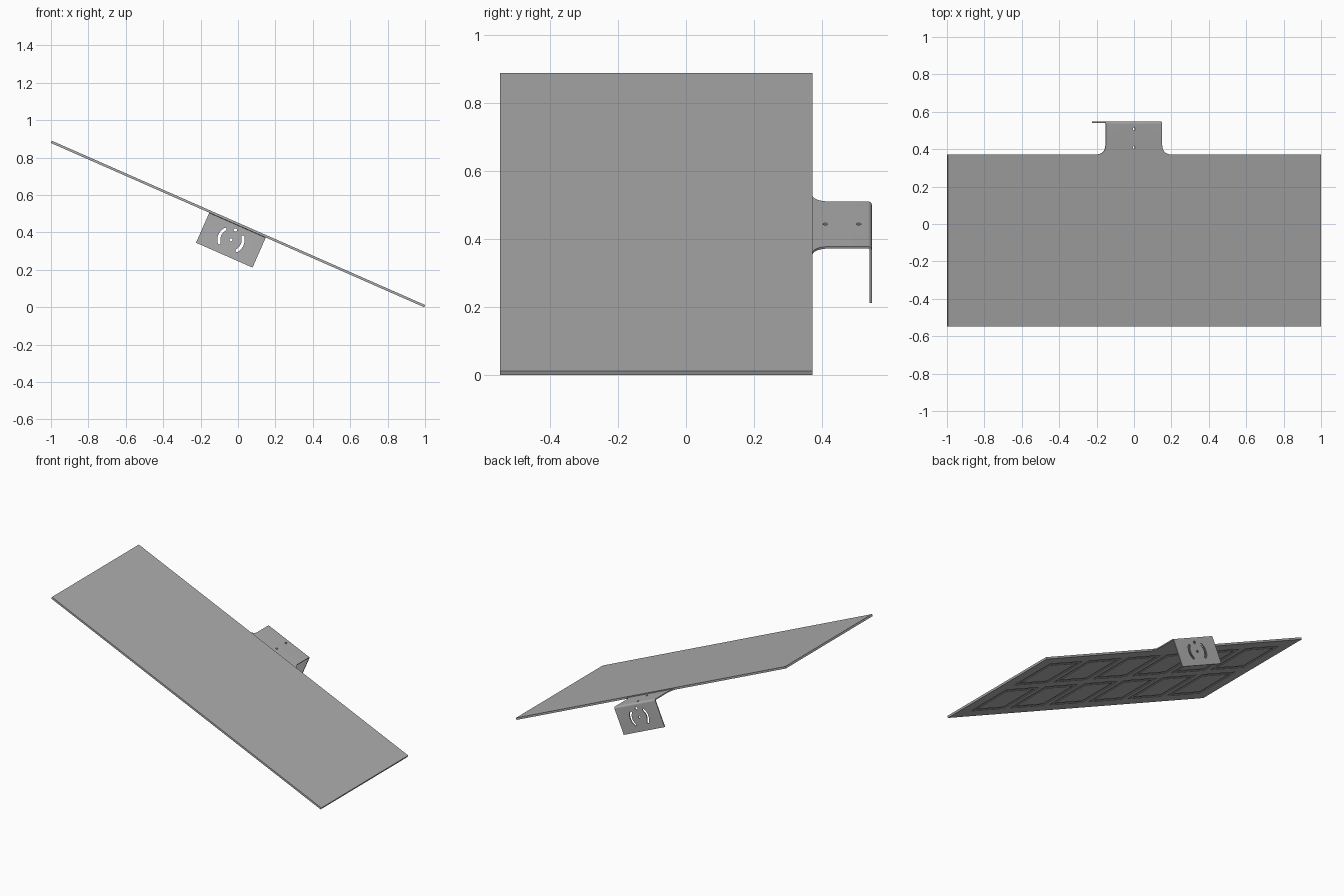
import bpy, bmesh
from math import sin, cos, pi, radians, sqrt
from mathutils import Matrix, Vector

cube = bpy.data.objects.get("Cube")
if cube:
    bpy.data.objects.remove(cube, do_unlink=True)

# Everything is modelled flat, then tilted: u along the slope, y depth, w normal
TILT = Matrix.Translation((0, 0, 0.445)) @ Matrix.Rotation(radians(23.75), 4, 'Y')
HALF_LEN, FRONT, BACK = 1.09, -0.547, 0.372
T = 0.0065

grey = bpy.data.materials.new("metal_grey")
grey.use_nodes = True
COLOUR = (0.42, 0.42, 0.42, 1)
grey.diffuse_color = COLOUR
grey.node_tree.nodes["Principled BSDF"].inputs["Base Color"].default_value = COLOUR


def finish(bm, name):
    bmesh.ops.recalc_face_normals(bm, faces=bm.faces[:])
    mesh = bpy.data.meshes.new(name)
    bm.to_mesh(mesh)
    bm.free()
    mesh.materials.append(grey)
    obj = bpy.data.objects.new(name, mesh)
    obj.matrix_world = TILT
    bpy.context.collection.objects.link(obj)
    return obj


# Top panel sheet
bm = bmesh.new()
bmesh.ops.create_cube(bm, size=1)
for v in bm.verts:
    v.co = Vector((v.co.x * 2 * HALF_LEN, v.co.y * (BACK - FRONT) + (FRONT + BACK) / 2,
                   (v.co.z + 0.5) * T))
finish(bm, "panel_sheet")

# Backing sheet with two rows of six framed pockets underneath
COLS, ROWS = 6, 2
us, vs = [-HALF_LEN], [FRONT]
for i in range(COLS):
    mid = (i - (COLS - 1) / 2) * 0.335
    us += [mid - 0.14, mid + 0.14]
us.append(HALF_LEN)
for j in range(ROWS):
    mid = (FRONT + BACK) / 2 + (j - 0.5) * 0.405
    vs += [mid - 0.165, mid + 0.165]
vs.append(BACK)

bm = bmesh.new()
grid = [[bm.verts.new((u, v, 0)) for v in vs] for u in us]
cells = []
for i in range(len(us) - 1):
    for j in range(len(vs) - 1):
        f = bm.faces.new((grid[i][j], grid[i][j + 1], grid[i + 1][j + 1], grid[i + 1][j]))
        if i % 2 and j % 2:
            cells.append(f)
top = bmesh.ops.duplicate(bm, geom=bm.faces[:])["geom"]
bottom = [v for row in grid for v in row]
for v in bottom:
    v.co.z = -T
top_edges = [e for e in top if isinstance(e, bmesh.types.BMEdge) and e.is_boundary]
low_edges = [e for e in bm.edges if e.is_boundary and e not in top_edges]
bmesh.ops.bridge_loops(bm, edges=top_edges + low_edges)
bm.normal_update()
for thickness, depth in ((0.001, -0.004), (0.035, 0), (0.001, 0.004)):
    bmesh.ops.inset_individual(bm, faces=cells, thickness=thickness, depth=depth)
finish(bm, "backing_sheet")

# Bent bracket: rows of (y, w, normal angle, half width) along the sheet's middle
HALF_W, FILLET, BEND = 0.165, 0.047, 0.00875
MID = -T / 2
rows = []
for k in range(11):
    a = k / 10 * pi / 2
    rows.append((BACK + FILLET * (1 - cos(a)), MID, pi / 2, HALF_W + FILLET * (1 - sin(a))))
bend_y = 0.547 - T / 2 - BEND
for k in range(9):
    a = pi / 2 * (1 - k / 8)
    rows.append((bend_y + BEND * cos(a), MID - BEND + BEND * sin(a), a, HALF_W))
rows.append((bend_y + BEND, -0.182, 0, HALF_W))

bm = bmesh.new()
rings = []
for y, w, a, half in rows:
    dy, dw = cos(a) * T / 2, sin(a) * T / 2
    rings.append([bm.verts.new((sx * half, y + s * dy, w + s * dw))
                  for sx, s in ((-1, -1), (1, -1), (1, 1), (-1, 1))])
for r0, r1 in zip(rings, rings[1:]):
    for k in range(4):
        n = (k + 1) % 4
        bm.faces.new((r0[k], r0[n], r1[n], r1[k]))
bm.faces.new(rings[0])
bm.faces.new(rings[-1])
bracket = finish(bm, "mounting_bracket")

# Cutter for round holes and the two curved adjustment slots
bm = bmesh.new()
PIVOT = -0.093


def hole(u, y, w, radius, along_y):
    m = Matrix.Translation((u, y, w))
    if along_y:
        m = m @ Matrix.Rotation(pi / 2, 4, 'X')
    bmesh.ops.create_cone(bm, cap_ends=True, segments=20, radius1=radius, radius2=radius,
                          depth=0.03, matrix=m)


def curved_slot(side, radius=0.065, half=0.008, sweep=radians(38)):
    pts = []
    for sign in (1, -1):
        for k in range(13):
            a = sign * sweep * (k / 6 - 1)
            pts.append(((radius + sign * half) * cos(a), (radius + sign * half) * sin(a)))
        end = sign * sweep
        for k in range(1, 6):
            a = end + sign * k * pi / 6 + (0 if sign > 0 else pi)
            if sign < 0:
                a = end + pi + k * pi / 6
            pts.append((radius * cos(end) + half * cos(a), radius * sin(end) + half * sin(a)))
    face = bm.faces.new([bm.verts.new((side * x, 0.53, PIVOT + z)) for x, z in pts])
    new = bmesh.ops.extrude_face_region(bm, geom=[face])["geom"]
    bmesh.ops.translate(bm, vec=(0, 0.03, 0),
                        verts=[g for g in new if isinstance(g, bmesh.types.BMVert)])


for y in (0.41, 0.508):
    hole(0, y, MID, 0.007, False)
hole(0, 0.544, PIVOT, 0.008, True)
hole(0, 0.544, PIVOT + 0.058, 0.009, True)
for side in (-1, 1):
    curved_slot(side)
cutter = finish(bm, "hole_cutter")
cutter.hide_render = True

# Cut the holes, then smooth the bend
mod = bracket.modifiers.new("holes", 'BOOLEAN')
mod.operation = 'DIFFERENCE'
mod.solver = 'EXACT'
mod.object = cutter
bpy.ops.object.select_all(action='DESELECT')
bracket.select_set(True)
bpy.context.view_layer.objects.active = bracket
bpy.ops.object.modifier_apply(modifier=mod.name)
bpy.data.objects.remove(cutter, do_unlink=True)
bpy.ops.object.shade_smooth_by_angle(angle=radians(30))
